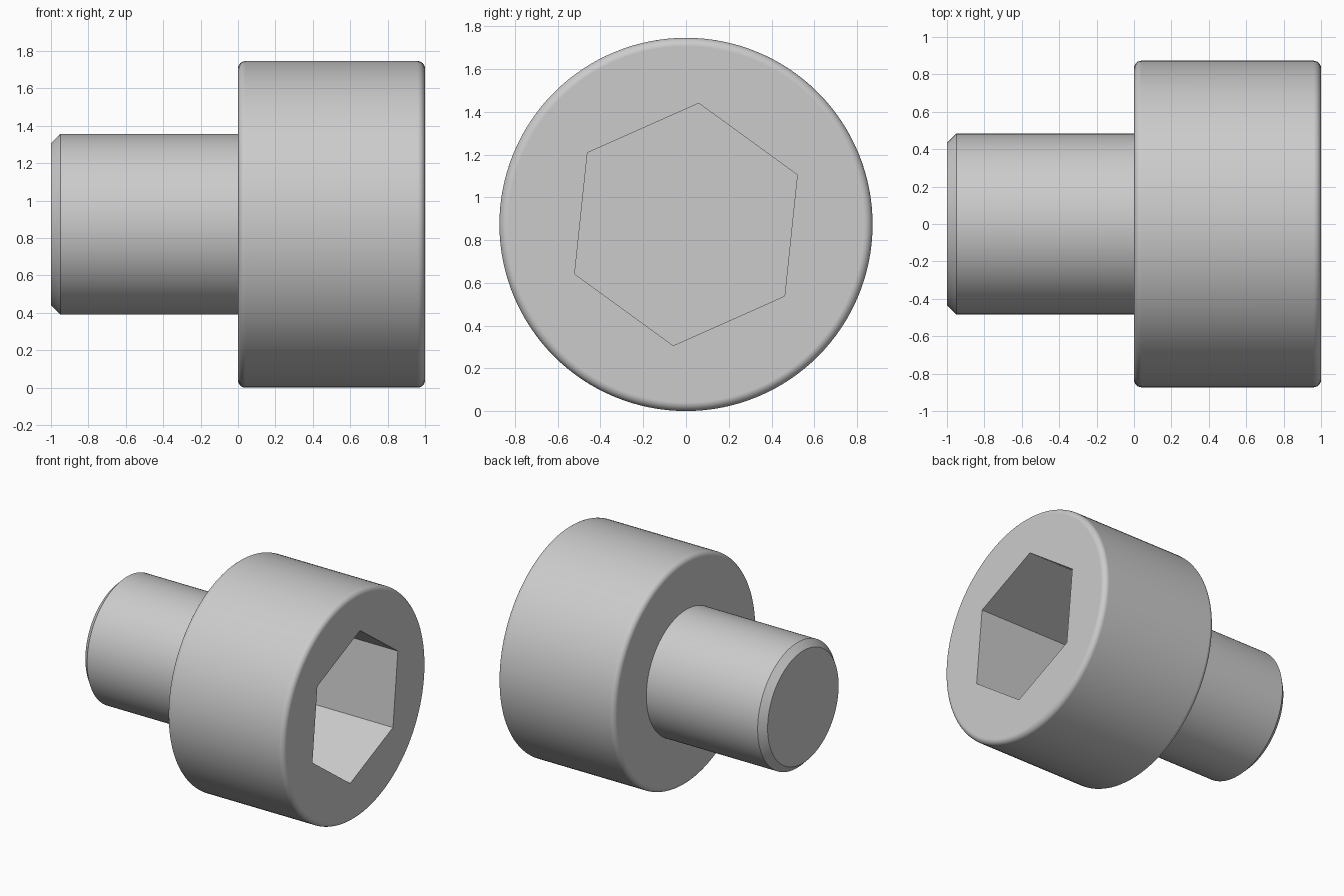
import bpy, bmesh, math
from mathutils import Matrix

old = bpy.data.objects.get("Cube")
if old:
    bpy.data.objects.remove(old, do_unlink=True)

AXIS_Z = 0.873      # height of the screw axis
HEAD_R = 0.873
SHANK_R = 0.483
ROUND = 0.04        # edge rounding of the head
CHAMFER = 0.05
SOCKET_R = 0.57
SOCKET_DEPTH = 0.8
SEGMENTS = 128

steel = bpy.data.materials.new("light_grey_steel")
steel.use_nodes = True
grey = (0.6, 0.6, 0.6, 1)
steel.diffuse_color = grey
steel.node_tree.nodes["Principled BSDF"].inputs["Base Color"].default_value = grey


def lathe(name, profile, segments, turn=0.0):
    """Revolve (x, radius) points about the screw axis and cap both ends."""
    bm = bmesh.new()
    rings = []
    for x, r in profile:
        angles = [turn + math.tau * i / segments for i in range(segments)]
        rings.append([bm.verts.new((x, r * math.cos(a), r * math.sin(a))) for a in angles])
    for a, b in zip(rings, rings[1:]):
        for i in range(segments):
            j = (i + 1) % segments
            bm.faces.new((a[i], a[j], b[j], b[i]))
    bm.faces.new(rings[0])
    bm.faces.new(rings[-1])
    bmesh.ops.recalc_face_normals(bm, faces=bm.faces)
    bm.transform(Matrix.Translation((0, 0, AXIS_Z)))
    mesh = bpy.data.meshes.new(name)
    bm.to_mesh(mesh)
    bm.free()
    mesh.materials.append(steel)
    obj = bpy.data.objects.new(name, mesh)
    bpy.context.collection.objects.link(obj)
    return obj


def activate(obj):
    bpy.ops.object.select_all(action='DESELECT')
    obj.select_set(True)
    bpy.context.view_layer.objects.active = obj


def arc(cx, start):
    """Quarter-round corner of the head profile."""
    angles = [start - math.pi / 2 * i / 6 for i in range(7)]
    return [(cx + ROUND * math.cos(a), HEAD_R - ROUND + ROUND * math.sin(a)) for a in angles]


# Cylindrical head with rounded rims
head = lathe("head", arc(ROUND, math.pi) + arc(1 - ROUND, math.pi / 2), SEGMENTS)

# Hexagonal socket cut into the head
cutter = lathe("socket_cutter", [(1 - SOCKET_DEPTH, SOCKET_R), (1.2, SOCKET_R)],
               6, math.radians(24))
cutter.hide_render = True
cut = head.modifiers.new("socket", 'BOOLEAN')
cut.operation = 'DIFFERENCE'
cut.solver = 'EXACT'
cut.object = cutter
activate(head)
bpy.ops.object.modifier_apply(modifier=cut.name)
bpy.data.objects.remove(cutter, do_unlink=True)

# Plain shank with a chamfered tip
shank = lathe("shank", [(-1, SHANK_R - CHAMFER), (CHAMFER - 1, SHANK_R), (0.01, SHANK_R)],
              SEGMENTS)

# Smooth round surfaces, crisp edges, flat end faces
for obj in (head, shank):
    activate(obj)
    bpy.ops.object.shade_smooth_by_angle(angle=math.radians(30))
    weighted = obj.modifiers.new("even_shading", 'WEIGHTED_NORMAL')
    weighted.keep_sharp = True
